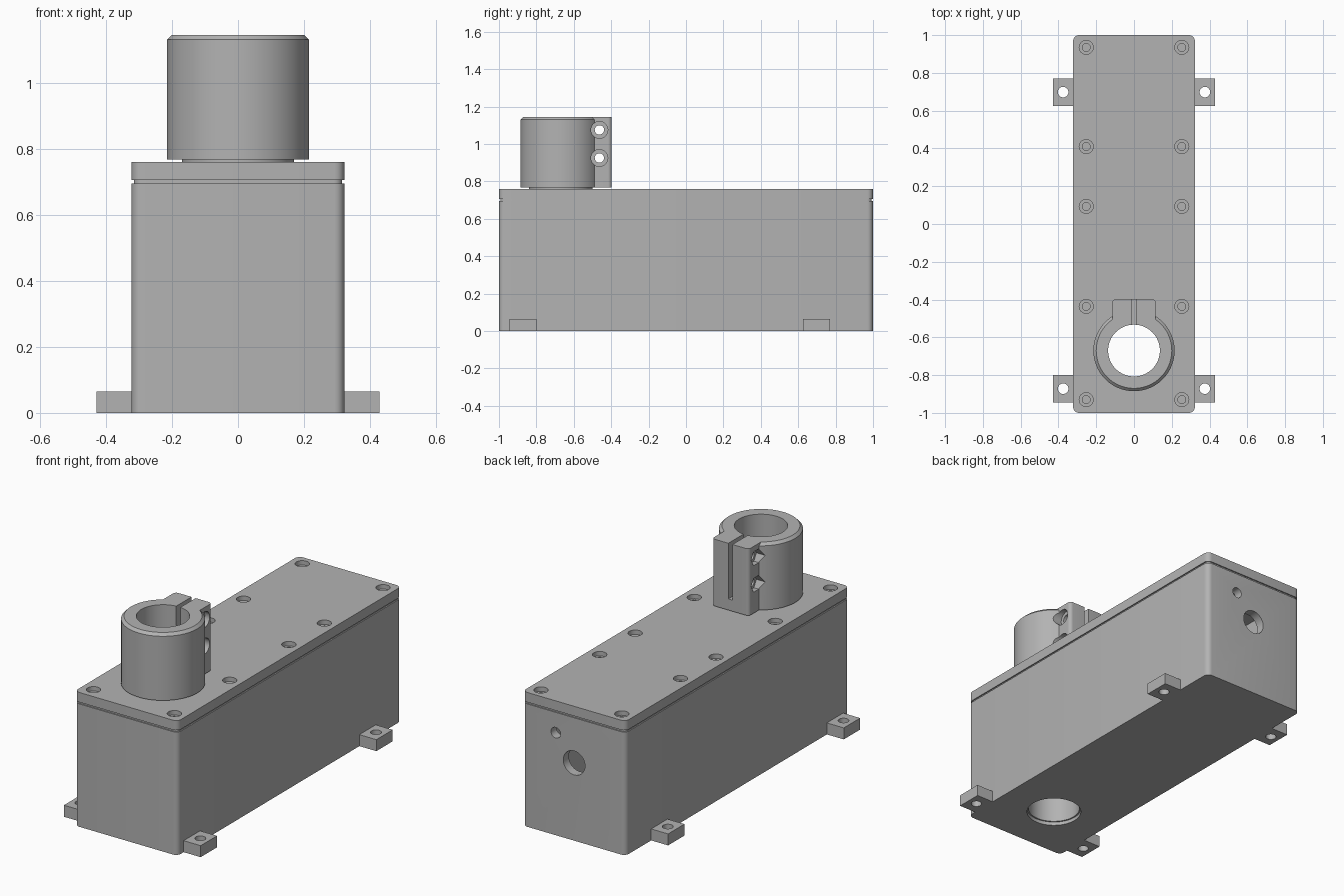
import bpy, bmesh, math
from mathutils import Matrix, Vector

cube = bpy.data.objects.get("Cube")
if cube:
    bpy.data.objects.remove(cube, do_unlink=True)

grey = bpy.data.materials.new("plain grey")
grey.use_nodes = True
COLOUR = (0.45, 0.45, 0.45, 1)
grey.diffuse_color = COLOUR
grey.node_tree.nodes["Principled BSDF"].inputs["Base Color"].default_value = COLOUR


def finish(name, bm):
    mesh = bpy.data.meshes.new(name)
    bm.to_mesh(mesh)
    bm.free()
    mesh.materials.append(grey)
    ob = bpy.data.objects.new(name, mesh)
    bpy.context.collection.objects.link(ob)
    return ob


def box(name, lo, hi, round_edges=0, back_only=False):
    """Box between two corners, with optional rounded vertical edges."""
    lo, hi = Vector(lo), Vector(hi)
    bm = bmesh.new()
    bmesh.ops.create_cube(bm, size=1, matrix=Matrix.Translation((lo + hi) / 2)
                          @ Matrix.Diagonal((*(hi - lo), 1)))
    if round_edges:
        edges = [e for e in bm.edges
                 if abs(e.verts[0].co.z - e.verts[1].co.z) > 0.001
                 and (not back_only or e.verts[0].co.y > hi.y - 0.001)]
        bmesh.ops.bevel(bm, geom=edges, offset=round_edges, segments=6,
                        profile=0.5, affect='EDGES')
    return finish(name, bm)


def rod(name, centre, radius, length, axis='Z', sides=48, chamfer=0):
    """Cylinder about its centre, with an optional chamfer on the top rim."""
    bm = bmesh.new()
    turn = {'Z': Matrix(), 'X': Matrix.Rotation(math.pi / 2, 4, 'Y'),
            'Y': Matrix.Rotation(math.pi / 2, 4, 'X')}[axis]
    bmesh.ops.create_cone(bm, cap_ends=True, segments=sides, radius1=radius,
                          radius2=radius, depth=length)
    if chamfer:
        rim = [e for e in bm.edges if all(v.co.z > 0 for v in e.verts)]
        bmesh.ops.bevel(bm, geom=rim, offset=chamfer, segments=1, affect='EDGES')
    bm.transform(Matrix.Translation(centre) @ turn)
    return finish(name, bm)


def combine(target, tool, operation='DIFFERENCE'):
    mod = target.modifiers.new("combine", 'BOOLEAN')
    mod.operation, mod.object, mod.solver = operation, tool, 'EXACT'
    bpy.context.view_layer.objects.active = target
    bpy.ops.object.modifier_apply(modifier=mod.name)
    bpy.data.objects.remove(tool, do_unlink=True)


def smooth(ob):
    bpy.ops.object.select_all(action='DESELECT')
    ob.select_set(True)
    bpy.context.view_layer.objects.active = ob
    bpy.ops.object.shade_smooth_by_angle(angle=math.radians(30))


W, L, TOP, SEAM = 0.322, 1.0, 0.76, 0.695
SHAFT_Y, BORE = -0.67, 0.137
COLLAR_LOW, COLLAR_TOP = 0.767, 1.145
COLLAR_MID, COLLAR_H = (COLLAR_LOW + COLLAR_TOP) / 2, COLLAR_TOP - COLLAR_LOW

# Hollow housing with shaft opening and cable holes in the back
housing = box("housing", (-W, -L, 0), (W, L, SEAM), 0.03)
combine(housing, box("cavity", (-W + 0.05, -L + 0.05, 0.05), (W - 0.05, L - 0.05, 1)))
combine(housing, rod("floor_cut", (0, SHAFT_Y, 0), 0.145, 0.3))
combine(housing, rod("cable_cut", (0, L, 0.44), 0.068, 0.3, 'Y'))
combine(housing, rod("vent_cut", (0.115, L, 0.58), 0.03, 0.3, 'Y'))
smooth(housing)

# Recessed seam under the lid
seam = box("seam_gasket", (-W + 0.007, -L + 0.007, SEAM - 0.005),
           (W - 0.007, L - 0.007, SEAM + 0.015), 0.025)
combine(seam, rod("seam_cut", (0, SHAFT_Y, SEAM), 0.16, 0.3))
smooth(seam)

# Lid with counterbored screw holes
lid = box("lid", (-W, -L, SEAM + 0.01), (W, L, TOP), 0.03)
combine(lid, rod("lid_cut", (0, SHAFT_Y, TOP), 0.16, 0.3))
for side in (-1, 1):
    for y in (0.935, 0.41, 0.093, -0.436, -0.93):
        combine(lid, rod("head_cut", (side * 0.253, y, TOP), 0.037, 0.05, sides=32))
        combine(lid, rod("screw_cut", (side * 0.253, y, TOP), 0.021, 0.09, sides=24))
smooth(lid)

# Hollow shaft through the housing
shaft = rod("hollow_shaft", (0, SHAFT_Y, 0.4), 0.17, 0.76, sides=64)
combine(shaft, rod("shaft_bore", (0, SHAFT_Y, 0.4), BORE, 2, sides=64))
smooth(shaft)

# Clamp collar: ring and ear, bored, slit and cross-drilled
collar = rod("clamp_collar", (0, SHAFT_Y, COLLAR_MID), 0.215, COLLAR_H,
             sides=96, chamfer=0.015)
combine(collar, box("ear", (-0.115, SHAFT_Y, COLLAR_LOW), (0.115, -0.397, COLLAR_TOP),
                    0.02, True), 'UNION')
combine(collar, rod("collar_bore", (0, SHAFT_Y, COLLAR_MID), BORE, 2, sides=64))
combine(collar, box("slit_cut", (-0.013, SHAFT_Y, 0.83), (0.013, 0, 1.3)))
for z in (1.075, 0.925):
    combine(collar, rod("bolt_cut", (0, -0.463, z), 0.025, 0.6, 'X', 32))
    combine(collar, rod("head_cut", (0.185, -0.463, z), 0.045, 0.2, 'X', 32))
    combine(collar, rod("nut_cut", (-0.185, -0.463, z), 0.045, 0.2, 'X', 6))
smooth(collar)

# Drilled mounting feet
for side, label in ((-1, "right"), (1, "left")):
    for y, end in ((-0.872, "front"), (0.698, "back")):
        inner, outer = sorted((side * 0.318, side * 0.428))
        foot = box(f"{end}_{label}_foot", (inner, y - 0.073, 0), (outer, y + 0.073, 0.065))
        combine(foot, rod("foot_cut", (side * 0.375, y, 0), 0.028, 0.3, sides=32))
        smooth(foot)
